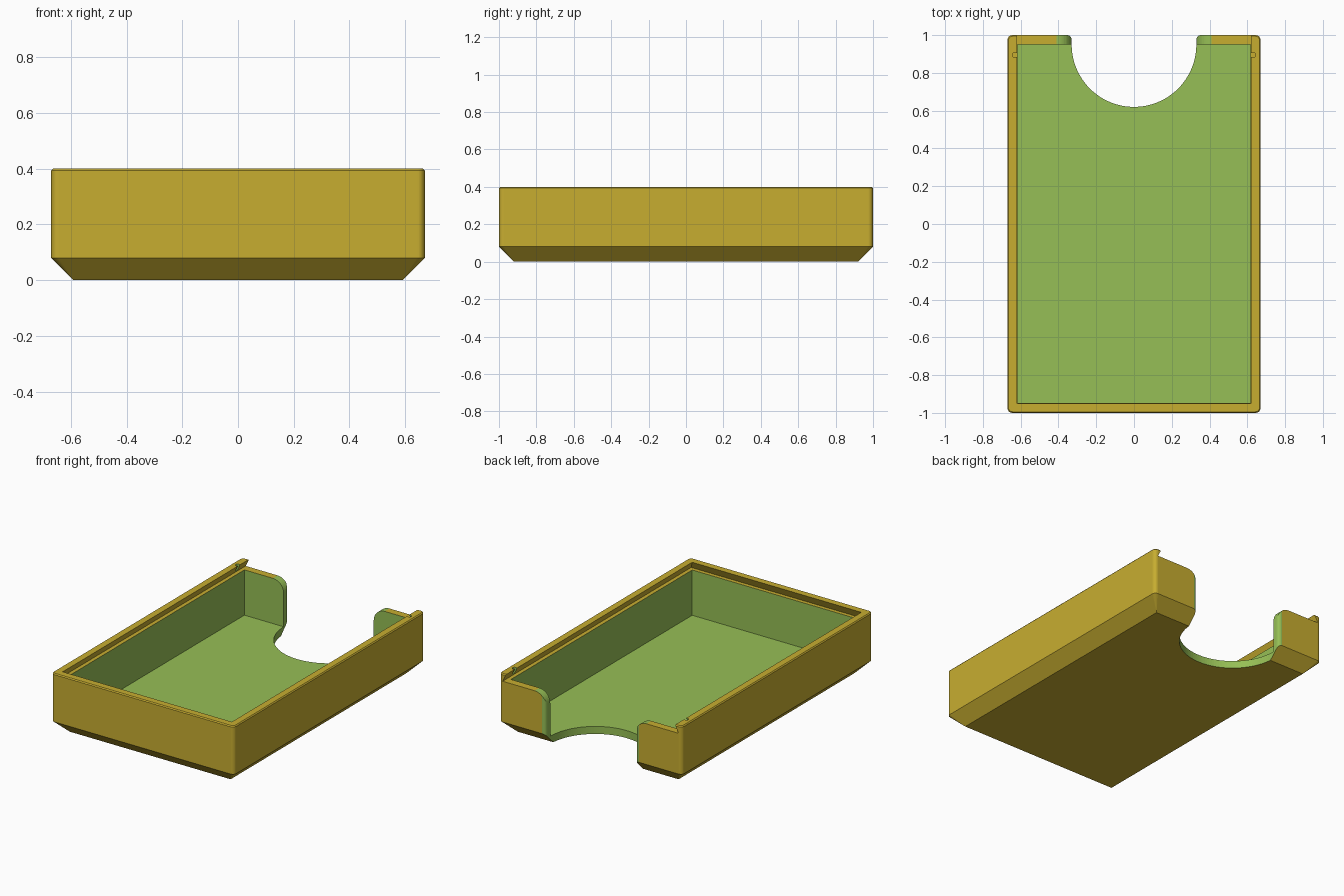
import bpy, bmesh
from math import pi, cos, sin
from mathutils import Vector

if "Cube" in bpy.data.objects:
    bpy.data.objects.remove(bpy.data.objects["Cube"])


def material(name, rgb):
    m = bpy.data.materials.new(name)
    m.use_nodes = True
    m.diffuse_color = (*rgb, 1)
    m.node_tree.nodes["Principled BSDF"].inputs["Base Color"].default_value = (*rgb, 1)
    return m


MATS = [material("golden yellow", (0.575, 0.42, 0.03)),
        material("leaf green", (0.305, 0.52, 0.092))]
GOLD, GREEN = 0, 1


def finish(bm, name, colour):
    bmesh.ops.recalc_face_normals(bm, faces=bm.faces)
    for f in bm.faces:
        f.material_index = colour
    me = bpy.data.meshes.new(name)
    bm.to_mesh(me)
    bm.free()
    for m in MATS:
        me.materials.append(m)
    ob = bpy.data.objects.new(name, me)
    bpy.context.collection.objects.link(ob)
    return ob


def hull(name, points, colour):
    bm = bmesh.new()
    for p in points:
        bm.verts.new(p)
    bmesh.ops.convex_hull(bm, input=bm.verts)
    bmesh.ops.dissolve_limit(bm, angle_limit=0.01, verts=bm.verts, edges=bm.edges)
    return finish(bm, name, colour)


def prism(name, outline, direction, colour):
    bm = bmesh.new()
    face = bm.faces.new([bm.verts.new(p) for p in outline])
    new = bmesh.ops.extrude_face_region(bm, geom=[face])["geom"]
    bmesh.ops.translate(bm, vec=Vector(direction),
                        verts=[v for v in new if isinstance(v, bmesh.types.BMVert)])
    return finish(bm, name, colour)


def rect(x, y0, y1, z):
    return [(sx * x, y, z) for sx in (-1, 1) for y in (y0, y1)]


def arc(cx, cy, r, a0, a1, n):
    return [(cx + r * cos(a0 + (a1 - a0) * i / n), cy + r * sin(a0 + (a1 - a0) * i / n))
            for i in range(n + 1)]


def rounded(x, y, r, z):
    return [(sx * px, sy * py, z) for sx in (-1, 1) for sy in (-1, 1)
            for px, py in arc(x - r, y - r, r, 0, pi / 2, 8)]


def mirrored(half):
    return half + [(-x, y) for x, y in reversed(half)]


# Outer shell: chamfered base, rounded upright corners, eased rim
tray = hull("tray", rect(0.59, -0.92, 0.92, 0) + rounded(0.67, 1, 0.026, 0.08)
            + rounded(0.67, 1, 0.026, 0.393) + rounded(0.664, 0.994, 0.02, 0.4), GOLD)

# Storage cavity
cavity = hull("cavity_cutter", rect(0.618, -0.948, 0.95, 0.05)
              + rect(0.618, -0.948, 0.95, 0.37), GREEN)

# Thumb notch through floor and back wall, with eased outer edges
side = arc(0, 0.95, 0.33, -pi / 2, 0, 32) + arc(0.355, 0.975, 0.025, pi, pi / 2, 8)
side += [(0.355, 1.1)]
notch = prism("notch_cutter", [(x, y, -0.1) for x, y in mirrored(side)[:-1]],
              (0, 0, 0.7), GREEN)

# Rounded upper corners where the notch meets the back wall
curve = arc(0.41, 0.27, 0.08, pi, pi / 2, 12) + [(0.41, 0.5)]
shoulders = prism("shoulder_cutter", [(x, 0.93, z) for x, z in mirrored(curve)],
                  (0, 0.2, 0), GREEN)

# Dovetail lid groove, open at the back
groove = hull("groove_cutter", rect(0.644, -0.974, 1.1, 0.35)
              + rect(0.6152, -0.9452, 1.1, 0.41), GOLD)

# Small catch recesses in the groove lips
catches = [prism("catch_cutter", [(x, y, 0.351) for x, y in
                                  arc(s * 0.63, 0.895, 0.014, 0, 2 * pi, 16)[:-1]],
                 (0, 0, 0.1), GREEN) for s in (-1, 1)]

# Carve the tray
bpy.context.view_layer.objects.active = tray
for cutter in [cavity, notch, shoulders, groove] + catches:
    cutter.hide_render = True
    mod = tray.modifiers.new(cutter.name, "BOOLEAN")
    mod.operation = "DIFFERENCE"
    mod.solver = "EXACT"
    mod.object = cutter
    bpy.ops.object.modifier_apply(modifier=mod.name)
    bpy.data.objects.remove(cutter)
